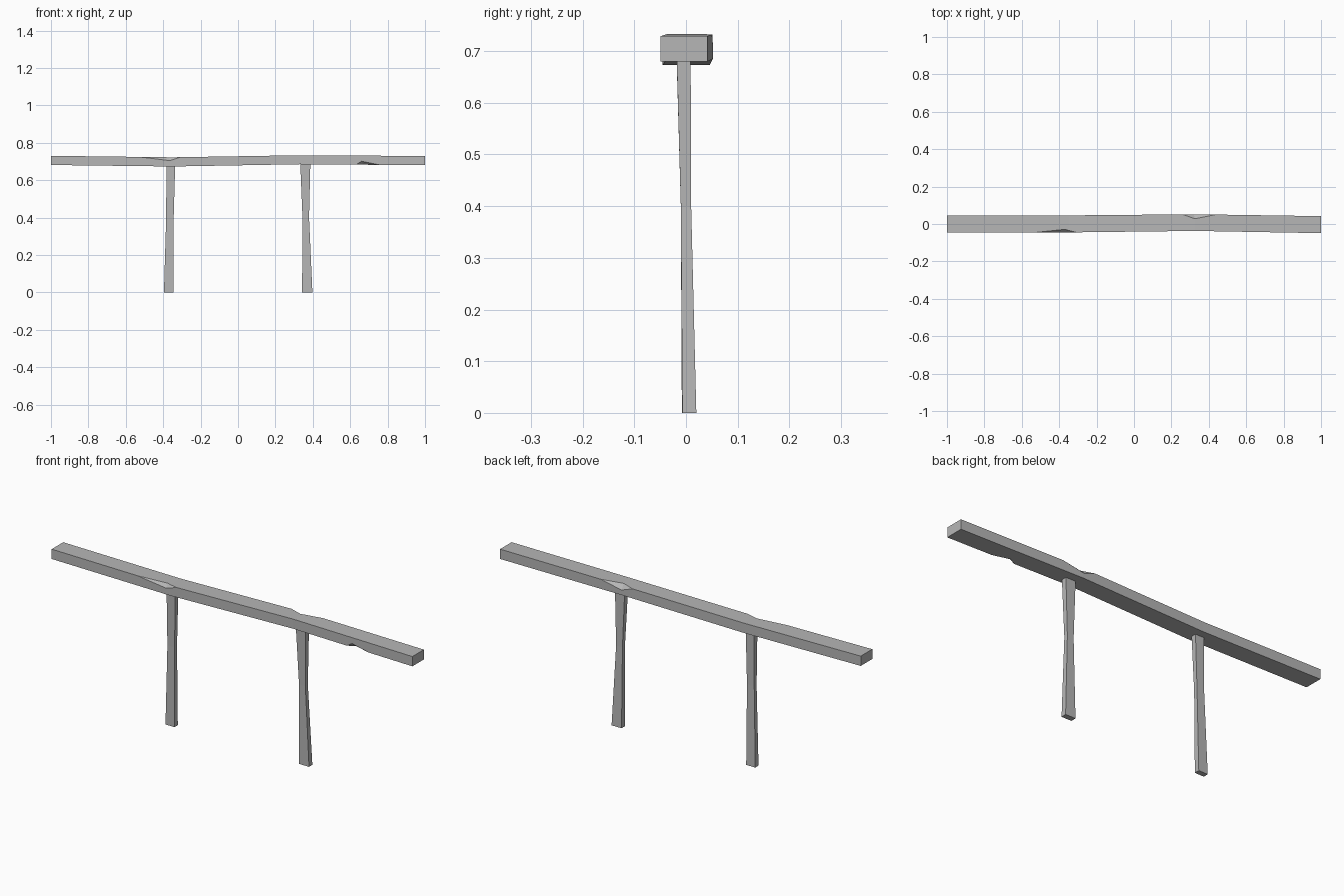
import bpy
import bmesh
from mathutils import Vector

cube = bpy.data.objects.get("Cube")
if cube:
    bpy.data.objects.remove(cube, do_unlink=True)

GREY = (0.47, 0.47, 0.47, 1.0)
grey = bpy.data.materials.new("weathered grey")
grey.use_nodes = True
grey.diffuse_color = GREY
grey.node_tree.nodes["Principled BSDF"].inputs["Base Color"].default_value = GREY


def finish(name, bm):
    bmesh.ops.recalc_face_normals(bm, faces=bm.faces)
    mesh = bpy.data.meshes.new(name)
    bm.to_mesh(mesh)
    bm.free()
    mesh.materials.append(grey)
    obj = bpy.data.objects.new(name, mesh)
    bpy.context.collection.objects.link(obj)
    return obj


def loft(name, rings):
    """Skin a run of four-point rings and cap both ends."""
    bm = bmesh.new()
    loops = [[bm.verts.new(p) for p in ring] for ring in rings]
    for a, b in zip(loops, loops[1:]):
        for i in range(4):
            j = (i + 1) % 4
            bm.faces.new((a[i], a[j], b[j], b[i]))
    bm.faces.new(loops[0])
    bm.faces.new(loops[-1])
    return finish(name, bm)


def chip(target, points, outward):
    """Cut a splinter: edge start, edge end, and the deepest point on each face."""
    pts = [Vector(p) for p in points]
    middle = (pts[0] + pts[1]) / 2
    bm = bmesh.new()
    for p in pts + [middle + Vector(outward)]:
        bm.verts.new(p)
    bmesh.ops.convex_hull(bm, input=bm.verts)
    cutter = finish("chip_cutter", bm)
    cutter.hide_render = True
    mod = target.modifiers.new("chip", "BOOLEAN")
    mod.operation = "DIFFERENCE"
    mod.solver = "EXACT"
    mod.object = cutter
    bpy.context.view_layer.objects.active = target
    bpy.ops.object.modifier_apply(modifier=mod.name)
    bpy.data.objects.remove(cutter, do_unlink=True)


# Rail: slightly bent plank (x, front, back, bottom, top)
sections = [(-1, -0.045, 0.046, 0.681, 0.73),
            (-0.35, -0.045, 0.046, 0.673, 0.722),
            (0.33, -0.037, 0.052, 0.685, 0.733),
            (1, -0.049, 0.042, 0.68, 0.729)]
rail = loft("rail", [[(x, f, b), (x, k, b), (x, k, t), (x, f, t)]
                     for x, f, k, b, t in sections])

# Splintered chips along the rail edges
chip(rail, [(-0.55, -0.046, 0.726), (-0.3, -0.046, 0.724),
            (-0.365, -0.047, 0.702), (-0.37, -0.027, 0.724)], (0, -0.03, 0.03))
chip(rail, [(0.25, 0.053, 0.734), (0.46, 0.053, 0.734),
            (0.32, 0.054, 0.708), (0.325, 0.026, 0.735)], (0, 0.03, 0.03))
chip(rail, [(0.63, -0.043, 0.682), (0.76, -0.045, 0.681),
            (0.66, -0.045, 0.703), (0.67, -0.02, 0.681)], (0, -0.03, -0.03))

# Posts: pinched in the middle (z, left, right, front, back)
posts = {
    "right_post": [(0, -0.396, -0.346, -0.008, 0.018),
                   (0.4, -0.384, -0.344, -0.01, 0.009),
                   (0.68, -0.383, -0.336, -0.018, 0.008)],
    "left_post": [(0, 0.343, 0.398, -0.007, 0.02),
                  (0.4, 0.345, 0.38, -0.01, 0.01),
                  (0.69, 0.333, 0.387, -0.018, 0.009)],
}
for name, rows in posts.items():
    loft(name, [[(l, f, z), (r, f, z), (r, k, z), (l, k, z)]
                for z, l, r, f, k in rows])
